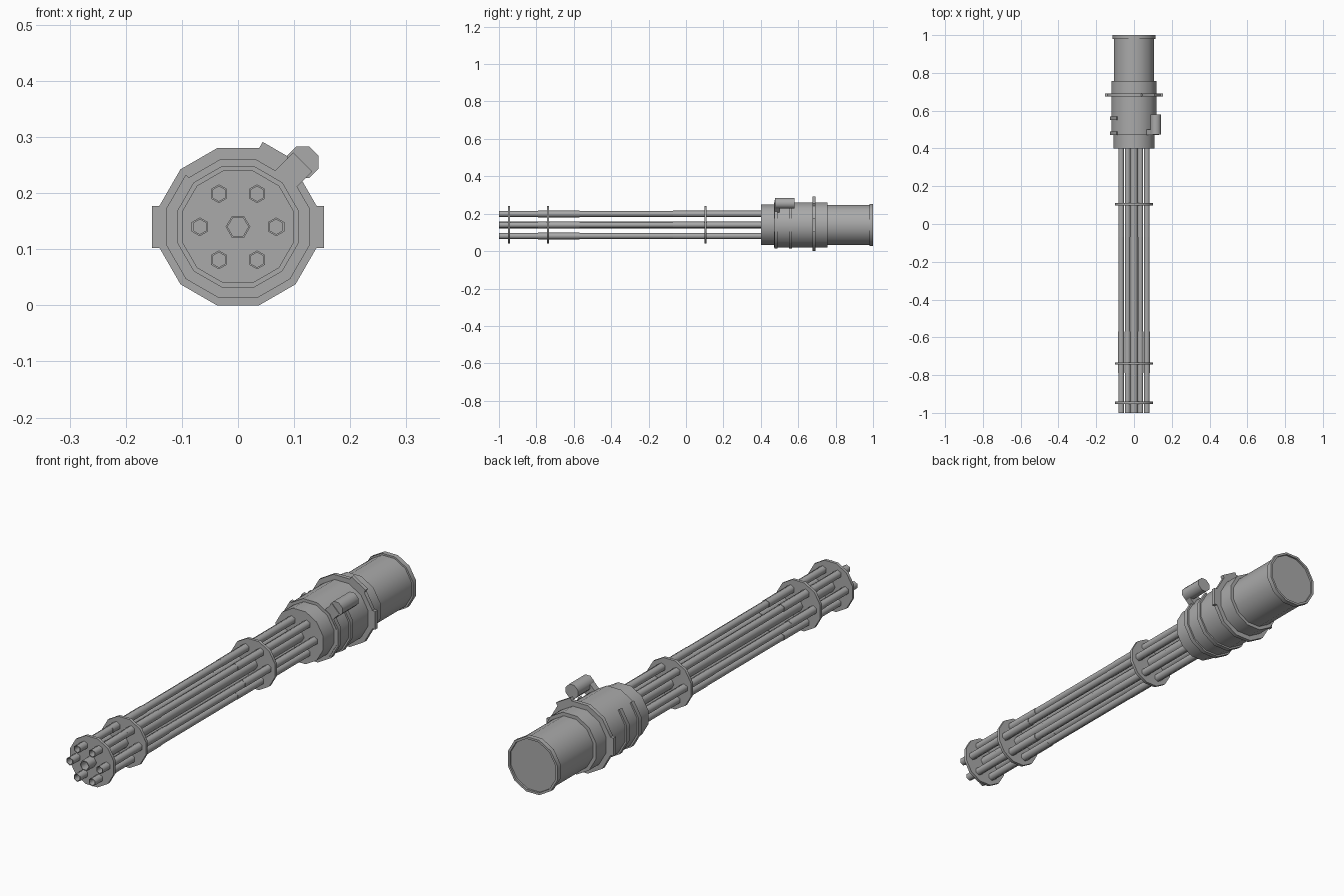
import bpy
import bmesh
from math import cos, sin, pi, radians

AXIS_Z = 0.14
cube = bpy.data.objects.get("Cube")
if cube:
    bpy.data.objects.remove(cube, do_unlink=True)

steel = bpy.data.materials.new("grey steel")
steel.use_nodes = True
steel.diffuse_color = (0.4, 0.4, 0.4, 1)
steel.node_tree.nodes["Principled BSDF"].inputs["Base Color"].default_value = (0.4, 0.4, 0.4, 1)


def finish(bm, name, smooth_angle=None):
    bmesh.ops.recalc_face_normals(bm, faces=bm.faces)
    mesh = bpy.data.meshes.new(name)
    bm.to_mesh(mesh)
    bm.free()
    mesh.materials.append(steel)
    obj = bpy.data.objects.new(name, mesh)
    bpy.context.collection.objects.link(obj)
    if smooth_angle:
        bpy.ops.object.select_all(action='DESELECT')
        obj.select_set(True)
        bpy.context.view_layer.objects.active = obj
        bpy.ops.object.shade_smooth_by_angle(angle=radians(smooth_angle))
    return obj


def turned(name, profile, sides=12, phase=0.5, x=0, z=AXIS_Z, smooth=40):
    """Faceted solid along y; profile is (y, flat-to-centre distance)."""
    bm = bmesh.new()
    rings = []
    for y, flat in profile:
        r = flat / cos(pi / sides)
        angles = [(i + phase) * 2 * pi / sides for i in range(sides)]
        rings.append([bm.verts.new((x + r * cos(a), y, z + r * sin(a))) for a in angles])
    for a, b in zip(rings, rings[1:]):
        for i in range(sides):
            j = (i + 1) % sides
            bm.faces.new((a[i], a[j], b[j], b[i]))
    bm.faces.new(rings[0])
    bm.faces.new(rings[-1])
    return finish(bm, name, smooth)


def block(name, angle, r0, r1, half_width, y0, y1):
    """Box standing radially on the body at the given angle."""
    a = radians(angle)
    bm = bmesh.new()
    ends = []
    for y in (y0, y1):
        ends.append([bm.verts.new((r * cos(a) - t * sin(a), y, AXIS_Z + r * sin(a) + t * cos(a)))
                     for r, t in ((r0, -half_width), (r1, -half_width),
                                  (r1, half_width), (r0, half_width))])
    for i in range(4):
        j = (i + 1) % 4
        bm.faces.new((ends[0][i], ends[0][j], ends[1][j], ends[1][i]))
    bm.faces.new(ends[0])
    bm.faces.new(ends[1])
    return finish(bm, name)


def band(name, y0, y1, inner, outer):
    """Raised strap round the lower three quarters of the housing."""
    bm = bmesh.new()
    loops = []
    for i in range(10):
        a = radians(135 + 30 * i)
        loops.append([bm.verts.new((r / cos(pi / 12) * cos(a), y, AXIS_Z + r / cos(pi / 12) * sin(a)))
                      for r, y in ((inner, y0), (outer, y0), (outer, y1), (inner, y1))])
    for a, b in zip(loops, loops[1:]):
        for i in range(4):
            j = (i + 1) % 4
            bm.faces.new((a[i], a[j], b[j], b[i]))
    bm.faces.new(loops[0])
    bm.faces.new(loops[-1])
    return finish(bm, name, 40)


# Housing, stepped from the front collar to the recessed rear cap
turned("front_collar", [(0.40, 0.108), (0.475, 0.108)])
turned("main_housing", [(0.47, 0.12), (0.757, 0.12)])
turned("rear_drum", [(0.75, 0.106), (0.985, 0.106)])
turned("rear_rim", [(0.98, 0.113), (1.0, 0.113), (1.0, 0.104), (0.992, 0.104)])

# Mounting flange with three lugs
turned("mounting_flange", [(0.676, 0.14), (0.692, 0.14)])
for label, angle in (("left", 0), ("upper", 60), ("right", 180)):
    block(label + "_lug", angle, 0.12, 0.153, 0.0375, 0.676, 0.692)

# Straps on the housing
band("front_strap", 0.472, 0.49, 0.115, 0.127)
band("rear_strap", 0.55, 0.568, 0.115, 0.127)

# Side canister on its bracket
r = 0.163
turned("canister", [(0.475, 0.028), (0.58, 0.028)], sides=8,
       x=r * cos(pi / 4), z=AXIS_Z + r * sin(pi / 4), smooth=50)
block("canister_bracket", 45, 0.10, r, 0.024, 0.472, 0.5)

# Barrel cluster: six hollow barrels round a centre tube
barrel = [(-0.86, 0.0115), (-1.0, 0.0115), (-1.0, 0.0145), (-0.79, 0.0145), (-0.79, 0.0155),
          (-0.57, 0.0155), (-0.57, 0.0138), (-0.07, 0.0138), (-0.07, 0.0148), (0.41, 0.0148)]
for i in range(6):
    a = i * pi / 3
    turned(f"barrel_{i + 1}", barrel, sides=6, phase=0.5,
           x=0.068 * cos(a), z=AXIS_Z + 0.068 * sin(a), smooth=65)
turned("centre_tube", [(-0.86, 0.016), (-1.0, 0.016), (-1.0, 0.019), (0.41, 0.019)],
       sides=6, phase=0, smooth=65)

# Clamp discs holding the barrels
for label, y in (("muzzle", -0.947), ("front", -0.738), ("rear", 0.104)):
    turned(label + "_clamp_disc", [(y - 0.006, 0.1), (y + 0.006, 0.1)])
